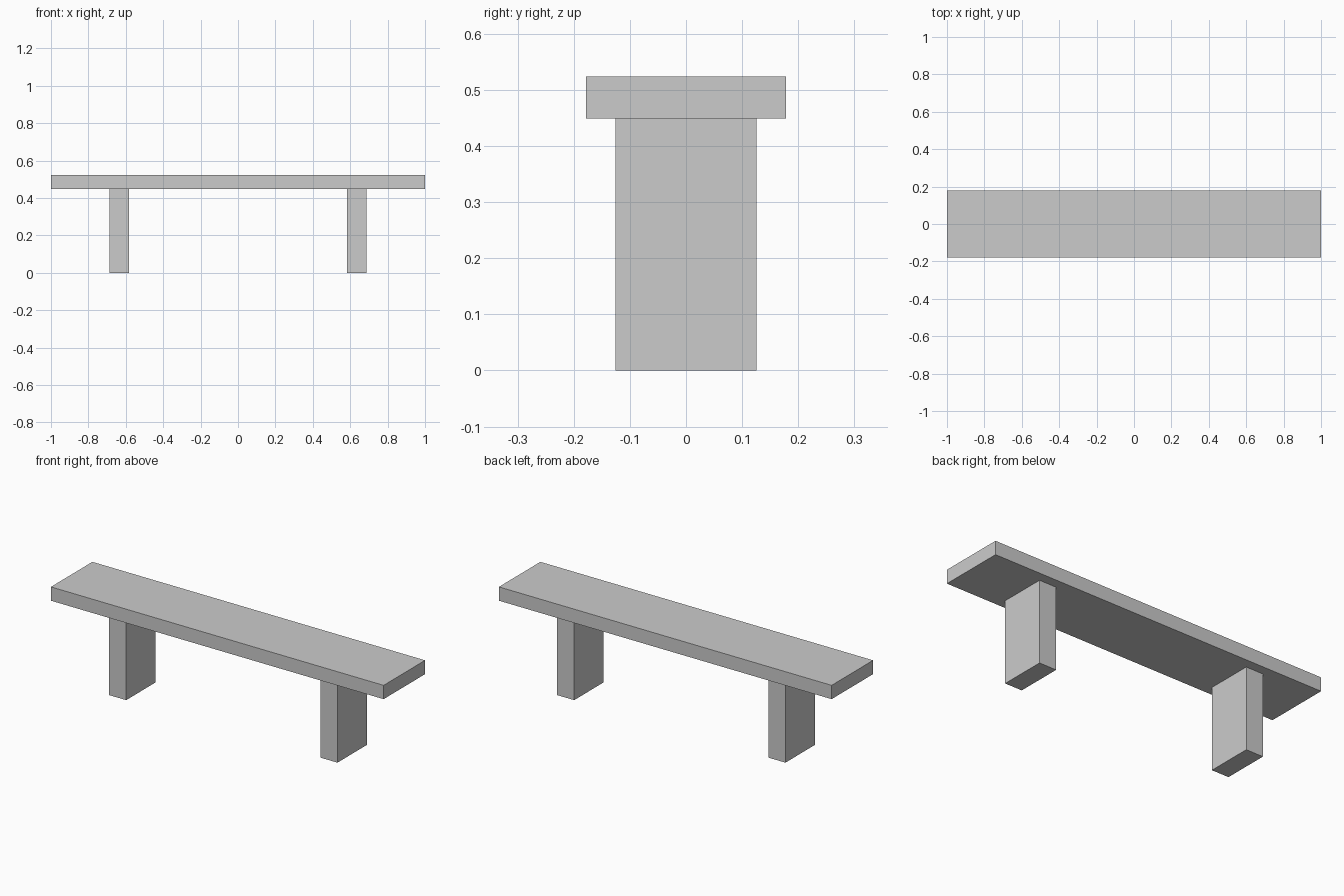
import bpy

cube = bpy.data.objects.get("Cube")
if cube:
    bpy.data.objects.remove(cube, do_unlink=True)

# Plain grey for the whole bench
GREY = (0.6, 0.6, 0.6, 1)
grey = bpy.data.materials.new("plain_grey")
grey.use_nodes = True
grey.diffuse_color = GREY
bsdf = next(n for n in grey.node_tree.nodes if n.type == 'BSDF_PRINCIPLED')
bsdf.inputs["Base Color"].default_value = GREY


def block(name, x, size, bottom):
    """Box of the given size, centred on y, standing on height bottom."""
    bpy.ops.mesh.primitive_cube_add(size=1, location=(x, 0, bottom + size[2] / 2))
    obj = bpy.context.object
    obj.name = name
    obj.scale = size
    bpy.ops.object.transform_apply(location=False, rotation=False, scale=True)
    obj.data.materials.append(grey)
    return obj


LEG_HEIGHT = 0.449

# Seat plank
block("seat", 0, (2, 0.356, 0.075), LEG_HEIGHT)

# Two slab legs
for side, name in ((1, "left_leg"), (-1, "right_leg")):
    block(name, side * 0.635, (0.102, 0.252, LEG_HEIGHT), 0)
